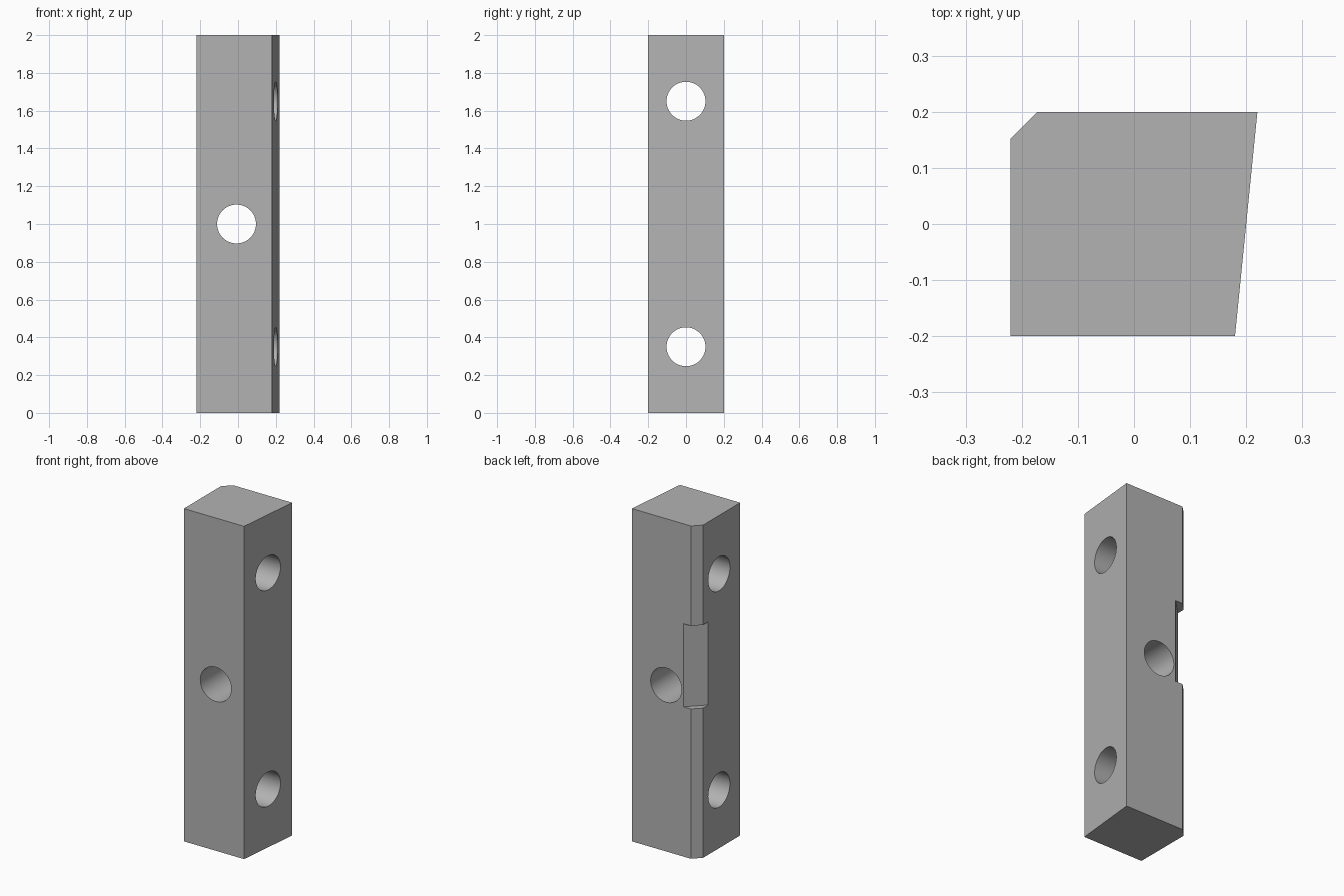
import bpy, bmesh, math
from mathutils import Matrix

if "Cube" in bpy.data.objects:
    bpy.data.objects.remove(bpy.data.objects["Cube"])

grey = bpy.data.materials.new("plain grey")
grey.diffuse_color = (0.45, 0.45, 0.45, 1)
grey.use_nodes = True
grey.node_tree.nodes["Principled BSDF"].inputs["Base Color"].default_value = grey.diffuse_color


def finish(name, bm):
    bmesh.ops.recalc_face_normals(bm, faces=bm.faces)
    mesh = bpy.data.meshes.new(name)
    bm.to_mesh(mesh)
    bm.free()
    mesh.materials.append(grey)
    obj = bpy.data.objects.new(name, mesh)
    bpy.context.collection.objects.link(obj)
    return obj


def prism(name, outline, z0, z1):
    bm = bmesh.new()
    face = bm.faces.new([bm.verts.new((x, y, z0)) for x, y in outline])
    new = bmesh.ops.extrude_face_region(bm, geom=[face])["geom"]
    verts = [v for v in new if isinstance(v, bmesh.types.BMVert)]
    bmesh.ops.translate(bm, verts=verts, vec=(0, 0, z1 - z0))
    return finish(name, bm)


def drill(name, center, axis):
    bm = bmesh.new()
    bmesh.ops.create_cone(bm, cap_ends=True, segments=64, radius1=0.103,
                          radius2=0.103, depth=1)
    turn = Matrix.Rotation(math.pi / 2, 4, axis)
    bmesh.ops.transform(bm, matrix=Matrix.Translation(center) @ turn, verts=bm.verts)
    return finish(name, bm)


# Bar with one slanted side and one chamfered corner
bar = prism("bar", [(-0.22, -0.2), (0.18, -0.2), (0.22, 0.2),
                    (-0.172, 0.2), (-0.22, 0.152)], 0, 2)

# Through holes, and a deeper chamfer notch partway along the corner
cutters = [
    drill("front_hole_cutter", (-0.008, 0, 1), 'X'),
    drill("lower_side_hole_cutter", (0, 0, 0.35), 'Y'),
    drill("upper_side_hole_cutter", (0, 0, 1.65), 'Y'),
    prism("notch_cutter", [(-0.323, 0.0), (-0.02, 0.303), (-0.323, 0.303)], 0.9, 1.4),
]

bpy.context.view_layer.objects.active = bar
bar.select_set(True)
for cutter in cutters:
    mod = bar.modifiers.new(cutter.name, 'BOOLEAN')
    mod.operation = 'DIFFERENCE'
    mod.solver = 'EXACT'
    mod.object = cutter
    bpy.ops.object.modifier_apply(modifier=mod.name)
for cutter in cutters:
    bpy.data.objects.remove(cutter)

# Smooth hole walls, crisp edges
bpy.ops.object.shade_smooth_by_angle(angle=math.radians(30))
